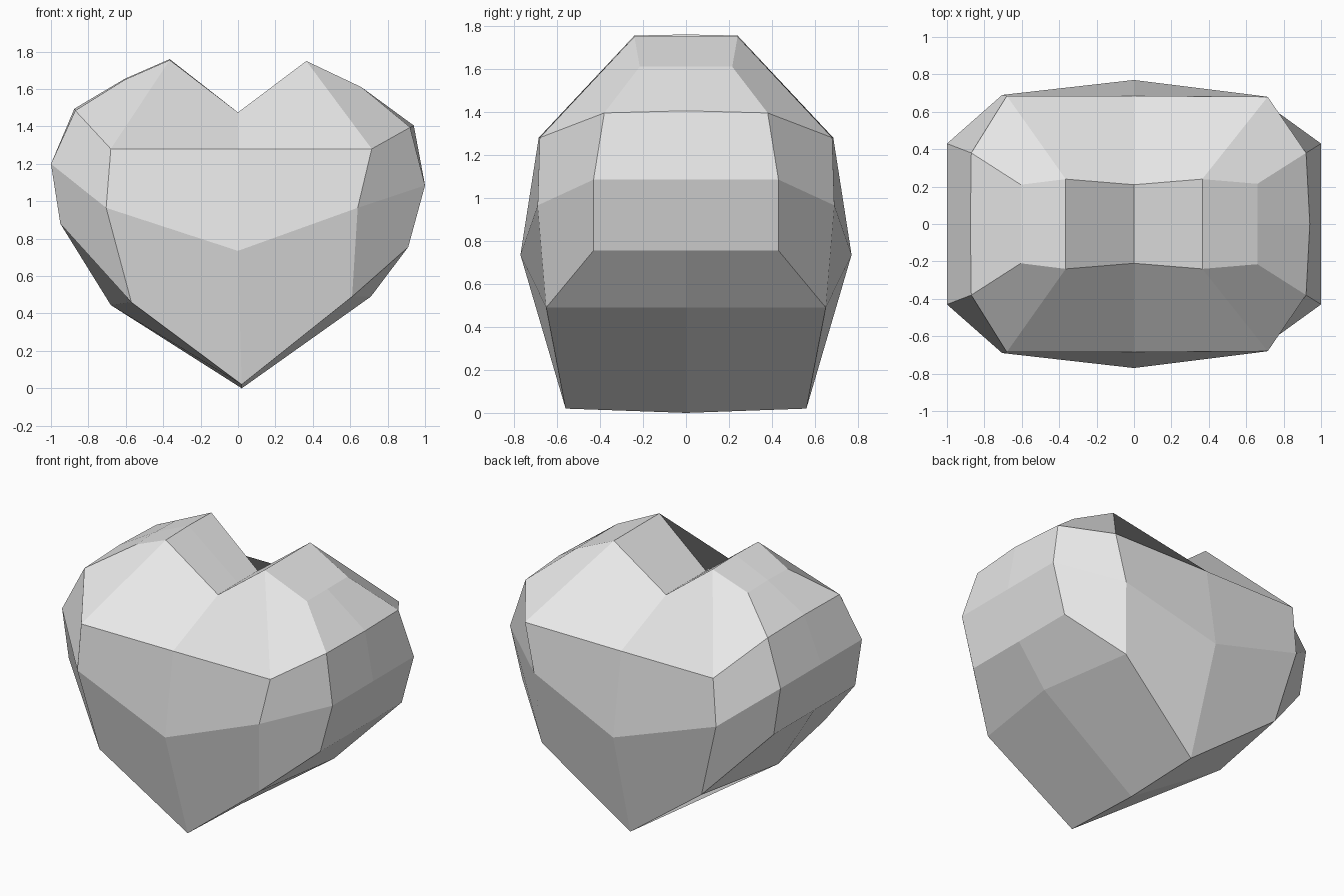
import bpy
import bmesh

cube = bpy.data.objects.get("Cube")
if cube:
    bpy.data.objects.remove(cube, do_unlink=True)

# Single grey material
grey = bpy.data.materials.new("light grey")
grey.use_nodes = True
grey.diffuse_color = (0.8, 0.8, 0.8, 1)
grey.node_tree.nodes["Principled BSDF"].inputs["Base Color"].default_value = (0.8, 0.8, 0.8, 1)

# Rim stations, anticlockwise from the notch:
# edge x, edge z, half width, middle x, middle z
RIM = [
    (0.00, 1.475, 0.21, 0.00, 1.475),    # 0 notch
    (-0.365, 1.755, 0.24, -0.365, 1.76),  # 1 lobe peak
    (-0.605, 1.65, 0.21, -0.605, 1.655),  # 2 shoulder
    (-0.87, 1.485, 0.38, -0.875, 1.495),  # 3 upper side
    (-1.00, 1.20, 0.43, -1.00, 1.20),    # 4 side
    (-0.95, 0.88, 0.43, -0.95, 0.88),    # 5 lower side
    (-0.57, 0.46, 0.65, -0.68, 0.445),   # 6 flank
    (0.02, 0.02, 0.56, 0.02, 0.00),      # 7 tip
    (0.61, 0.49, 0.65, 0.71, 0.49),      # 8 flank
    (0.91, 0.755, 0.43, 0.91, 0.755),    # 9 lower side
    (1.00, 1.085, 0.43, 1.00, 1.085),    # 10 side
    (0.92, 1.395, 0.38, 0.94, 1.405),    # 11 upper side
    (0.66, 1.61, 0.215, 0.66, 1.61),     # 12 shoulder
    (0.365, 1.75, 0.24, 0.365, 1.75),    # 13 lobe peak
]

# Raised points of the broad face: x, half depth, z
PANEL = {
    "top_l": (-0.68, 0.685, 1.28), "top": (0.0, 0.685, 1.28), "top_r": (0.715, 0.68, 1.28),
    "mid_l": (-0.705, 0.69, 0.965), "mid": (0.0, 0.77, 0.735), "mid_r": (0.64, 0.69, 0.965),
}

FACES = [
    (0, 1, "top_l", "top"), (1, 2, 3, "top_l"), (3, 4, "mid_l", "top_l"),
    (4, 5, 6, "mid_l"), (6, 7, "mid", "mid_l"), ("top", "top_l", "mid_l", "mid"),
    (13, 0, "top", "top_r"), (12, 13, "top_r", 11), (11, "top_r", "mid_r", 10),
    (10, "mid_r", 8, 9), (8, "mid_r", "mid", 7), ("top", "mid", "mid_r", "top_r"),
]

bm = bmesh.new()
middle = [bm.verts.new((mx, 0, mz)) for _, _, _, mx, mz in RIM]
for side in (-1, 1):
    pts = {i: bm.verts.new((x, side * w, z)) for i, (x, z, w, _, _) in enumerate(RIM)}
    pts.update({k: bm.verts.new((x, side * y, z)) for k, (x, y, z) in PANEL.items()})
    # Broad face and its bevel facets
    for keys in FACES:
        bm.faces.new([pts[k] for k in keys])
    # Half of the band around the outline
    for i in range(len(RIM)):
        j = (i + 1) % len(RIM)
        bm.faces.new((middle[i], middle[j], pts[j], pts[i]))
bmesh.ops.recalc_face_normals(bm, faces=bm.faces)

mesh = bpy.data.meshes.new("faceted_heart")
bm.to_mesh(mesh)
bm.free()
mesh.materials.append(grey)
heart = bpy.data.objects.new("faceted_heart", mesh)
bpy.context.collection.objects.link(heart)
